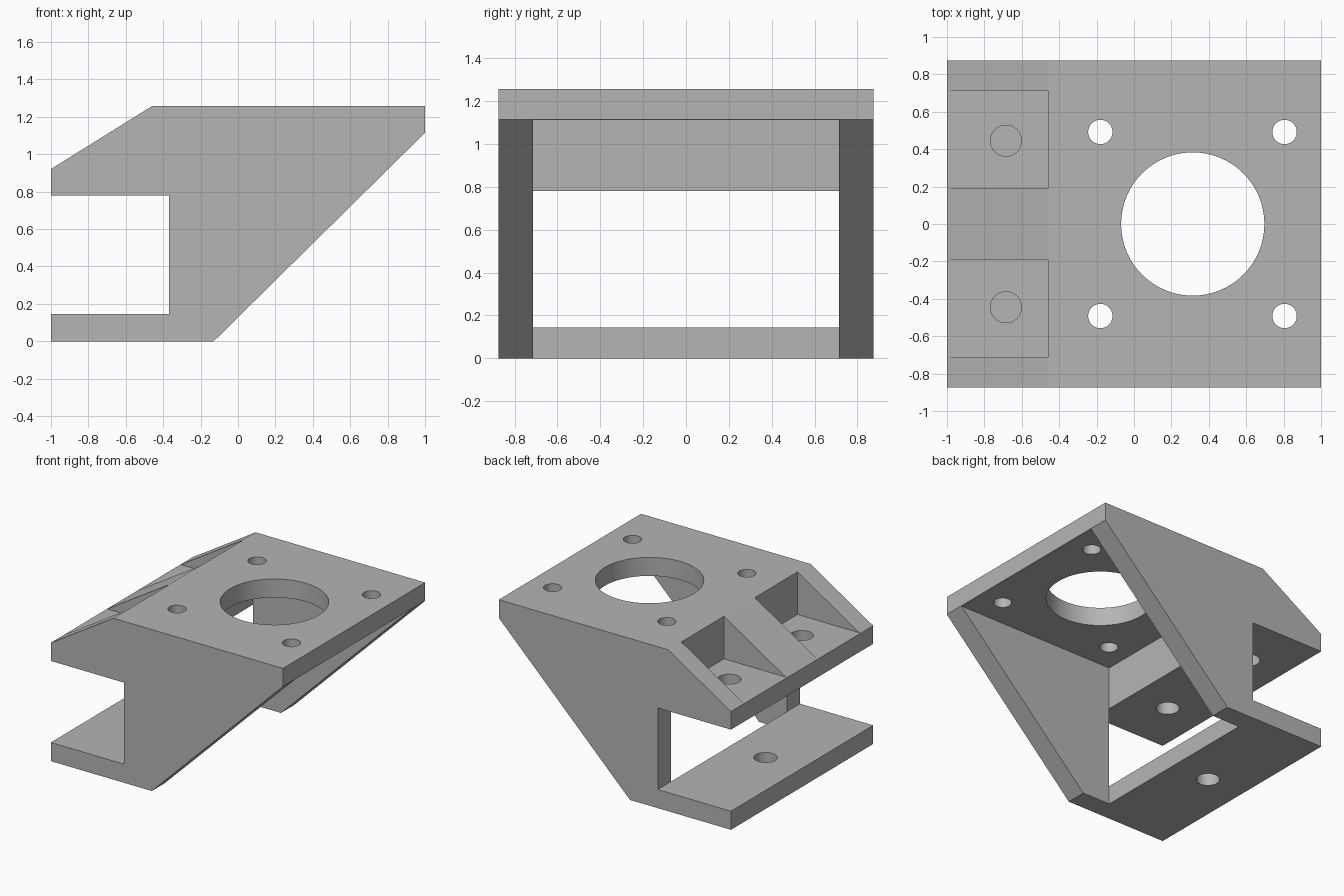
import bpy, bmesh
from mathutils import Matrix, Vector

if "Cube" in bpy.data.objects:
    bpy.data.objects.remove(bpy.data.objects["Cube"], do_unlink=True)

HALF, INNER = 0.875, 0.715      # outer half width, inner face of side walls
SLOT_X = -0.37                  # back of the slot
PLATE, SHELF, ROOF = 0.145, 0.78, 1.115

grey = bpy.data.materials.new("plain grey")
grey.use_nodes = True
grey.diffuse_color = (0.46, 0.46, 0.46, 1)
grey.node_tree.nodes["Principled BSDF"].inputs["Base Color"].default_value = grey.diffuse_color


def finish(bm, name):
    bmesh.ops.recalc_face_normals(bm, faces=bm.faces)
    mesh = bpy.data.meshes.new(name)
    bm.to_mesh(mesh)
    bm.free()
    mesh.materials.append(grey)
    obj = bpy.data.objects.new(name, mesh)
    bpy.context.collection.objects.link(obj)
    return obj


def prism(name, outline, y0, y1):
    """Extrude an x-z outline from y0 to y1."""
    bm = bmesh.new()
    face = bm.faces.new([bm.verts.new((x, y0, z)) for x, z in outline])
    grown = bmesh.ops.extrude_face_region(bm, geom=[face])["geom"]
    verts = [v for v in grown if isinstance(v, bmesh.types.BMVert)]
    bmesh.ops.translate(bm, verts=verts, vec=Vector((0, y1 - y0, 0)))
    return finish(bm, name)


def drill(name, x, y, radius, z0, z1):
    bm = bmesh.new()
    bmesh.ops.create_cone(bm, cap_ends=True, segments=64, radius1=radius, radius2=radius,
                          depth=z1 - z0, matrix=Matrix.Translation((x, y, (z0 + z1) / 2)))
    return finish(bm, name)


def cut(target, cutter):
    cutter.hide_render = True
    mod = target.modifiers.new("cut", 'BOOLEAN')
    mod.operation, mod.solver, mod.object = 'DIFFERENCE', 'EXACT', cutter
    bpy.context.view_layer.objects.active = target
    bpy.ops.object.modifier_apply(modifier=mod.name)
    bpy.data.objects.remove(cutter, do_unlink=True)


# Body with slot, sloped shoulder and diagonal side walls
bracket = prism("mounting_bracket", [
    (-1, 0), (-0.13, 0), (1, ROOF), (1, 1.257), (-0.46, 1.257), (-1, 0.921),
    (-1, SHELF), (SLOT_X, SHELF), (SLOT_X, PLATE), (-1, PLATE)], -HALF, HALF)

# Open space between the side walls, joining the slot
cut(bracket, prism("cavity", [
    (SLOT_X, -0.2), (1.2, -0.2), (1.2, ROOF - 0.002), (SLOT_X, ROOF - 0.002),
    (SLOT_X, 0.7), (-0.5, 0.7), (-0.5, 0.2), (SLOT_X, 0.2)], -INNER, INNER))

# Two recesses in the sloped shoulder, each with a screw hole
for side in (-1, 1):
    ends = sorted((side * 0.19, side * 0.714))
    cut(bracket, prism("recess", [(-1.2, 0.925), (-0.46, 0.925), (-0.46, 1.5), (-1.2, 1.5)], *ends))
    cut(bracket, drill("shelf_hole", -0.685, side * 0.445, 0.083, 0.6, 1.1))
    # Corner holes in the top plate
    for x in (-0.18, 0.805):
        cut(bracket, drill("corner_hole", x, side * 0.492, 0.065, 1.0, 1.4))

# Large round opening in the top plate and single hole in the foot plate
cut(bracket, drill("main_opening", 0.314, 0, 0.383, 1.0, 1.4))
cut(bracket, drill("foot_hole", -0.685, 0, 0.083, -0.2, 0.4))

bpy.ops.object.select_all(action='DESELECT')
bracket.select_set(True)
bpy.context.view_layer.objects.active = bracket
bpy.ops.object.shade_smooth_by_angle(angle=0.4)
